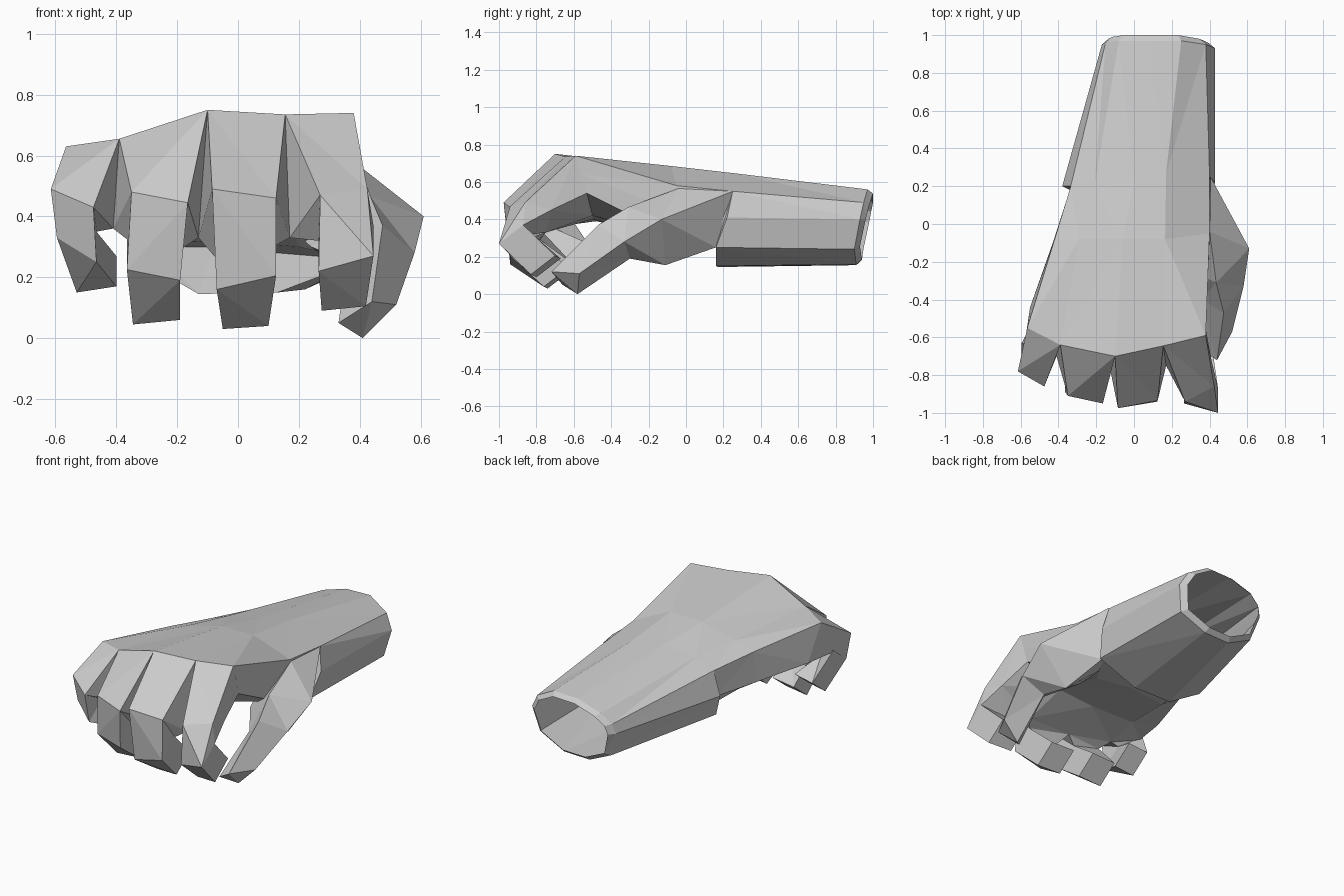
import bpy, bmesh
from mathutils import Vector

cube = bpy.data.objects.get("Cube")
if cube:
    bpy.data.objects.remove(cube, do_unlink=True)

GREY = (0.6, 0.6, 0.6, 1.0)
mat = bpy.data.materials.new("light_grey")
mat.use_nodes = True
mat.diffuse_color = GREY
bsdf = mat.node_tree.nodes["Principled BSDF"]
bsdf.inputs["Base Color"].default_value = GREY
bsdf.inputs["Roughness"].default_value = 0.8


def loft(name, rings, cap_end=True):
    """Skin a flat-shaded shell through rings; the first ring stays open."""
    bm = bmesh.new()
    rows = [[bm.verts.new(p) for p in ring] for ring in rings]
    n = len(rows[0])
    for a, b in zip(rows, rows[1:]):
        for i in range(n):
            j = (i + 1) % n
            bm.faces.new((a[i], b[i], b[j], a[j]))
    if cap_end:
        bm.faces.new(rows[-1])
    bmesh.ops.remove_doubles(bm, verts=bm.verts[:], dist=0.0005)
    bmesh.ops.triangulate(bm, faces=bm.faces[:])
    bmesh.ops.recalc_face_normals(bm, faces=bm.faces[:])
    mesh = bpy.data.meshes.new(name)
    bm.to_mesh(mesh)
    bm.free()
    mesh.materials.append(mat)
    obj = bpy.data.objects.new(name, mesh)
    bpy.context.collection.objects.link(obj)
    return obj


def shrink(ring, factor, dy):
    """Scale a ring about its centre in x and z, then move it along y."""
    c = sum((Vector(p) for p in ring), Vector()) / len(ring)
    return [(c.x + (p[0] - c.x) * factor, p[1] + dy,
             c.z + (p[2] - c.z) * factor) for p in ring]


# Back of the hand: wrist, middle and knuckle rows, each left to right
wrist_top = [(-.335, .20, .55), (-.21, .20, .60), (0, .22, .635),
             (.17, .27, .645), (.40, .25, .55)]
middle_top = [(-.42, -.08, .585), (-.29, -.08, .625), (-.06, -.08, .68),
              (.165, -.08, .685), (.40, -.05, .58)]
knuckles = [(-.565, -.55, .63), (-.39, -.64, .655), (-.10, -.70, .75),
            (.155, -.645, .735), (.38, -.59, .74)]

# Palm: the same rows underneath, right to left
wrist_low = [(.40, .21, .41), (.37, .16, .26), (.13, .17, .28),
             (-.08, .18, .30), (-.28, .18, .30), (-.34, .18, .38)]
middle_low = [(.40, -.10, .46), (.39, -.13, .34), (.20, -.10, .30),
              (-.05, -.08, .32), (-.30, -.10, .31), (-.43, -.10, .39)]
knuckle_low = [(.378, -.56, .64), (.375, -.53, .54), (.15, -.50, .42),
               (-.10, -.50, .40), (-.39, -.48, .39), (-.55, -.44, .41)]

# Hollow forearm: front and rear sections, then a bevelled rim
arm_front = wrist_top + [(.43, .22, .41), (.395, .16, .25), (.13, .16, .15),
                         (-.13, .17, .145), (-.345, .19, .27),
                         (-.38, .20, .40)]
arm_rear = [(-.15, .96, .45), (-.08, .97, .505), (.08, .97, .555),
            (.25, .97, .56), (.38, .95, .49), (.43, .93, .40),
            (.395, .90, .24), (.22, .91, .16), (.04, .91, .155),
            (-.12, .92, .23), (-.17, .95, .39)]
loft("forearm", [arm_front, arm_rear, shrink(arm_rear, .88, .03)],
     cap_end=False)

# Hand body, stepping in from the forearm underneath
loft("hand_body", [arm_front, wrist_top + wrist_low,
                   middle_top + middle_low, knuckles + knuckle_low],
     cap_end=False)

# Webs: inner points shared by neighbouring fingers at the middle joint
webs = [(-.58, -.64, .41), (-.41, -.70, .36), (-.13, -.75, .33),
        (.17, -.75, .33), (.41, -.72, .45)]
# Fingers: outer edge pairs (left, right) from middle joint to tip
fingers = {
    "little_finger": [
        ((-.615, -.78, .49), (-.475, -.86, .43)),
        ((-.595, -.76, .33), (-.465, -.83, .25)),
        ((-.53, -.64, .15), (-.40, -.65, .17))],
    "ring_finger": [
        ((-.35, -.91, .48), (-.165, -.95, .445)),
        ((-.365, -.89, .225), (-.19, -.91, .19)),
        ((-.345, -.72, .045), (-.19, -.73, .06))],
    "middle_finger": [
        ((-.085, -.975, .49), (.125, -.935, .46)),
        ((-.07, -.94, .16), (.125, -.94, .205)),
        ((-.05, -.74, .03), (.10, -.76, .04))],
    "index_finger": [
        ((.27, -.94, .47), (.425, -.86, .49)),
        ((.265, -.95, .22), (.445, -1.0, .27)),
        ((.275, -.80, .09), (.42, -.83, .105))],
}
roots = knuckle_low[:0:-1]
lower_depth = [Vector((0, .13, .10)), Vector((0, .13, .10))]
for i, (name, joints) in enumerate(fingers.items()):
    rings = [[knuckles[i], knuckles[i + 1], roots[i + 1], roots[i]],
             [*joints[0], webs[i + 1], webs[i]]]
    for (a, b), inward in zip(joints[1:], lower_depth):
        rings.append([a, b, Vector(b) + inward, Vector(a) + inward])
    loft(name, rings)

# Thumb: upper, outer, bottom and inner corner of each section
loft("thumb", [
    [(.40, -.04, .565), (.405, .25, .55), (.38, .16, .25), (.15, .08, .38)],
    [(.435, -.31, .465), (.61, -.13, .40), (.43, -.11, .155),
     (.24, -.22, .30)],
    [(.475, -.47, .37), (.58, -.33, .28), (.44, -.30, .19), (.36, -.40, .25)],
    [(.44, -.72, .12), (.52, -.57, .11), (.41, -.58, 0), (.33, -.66, .05)],
])
